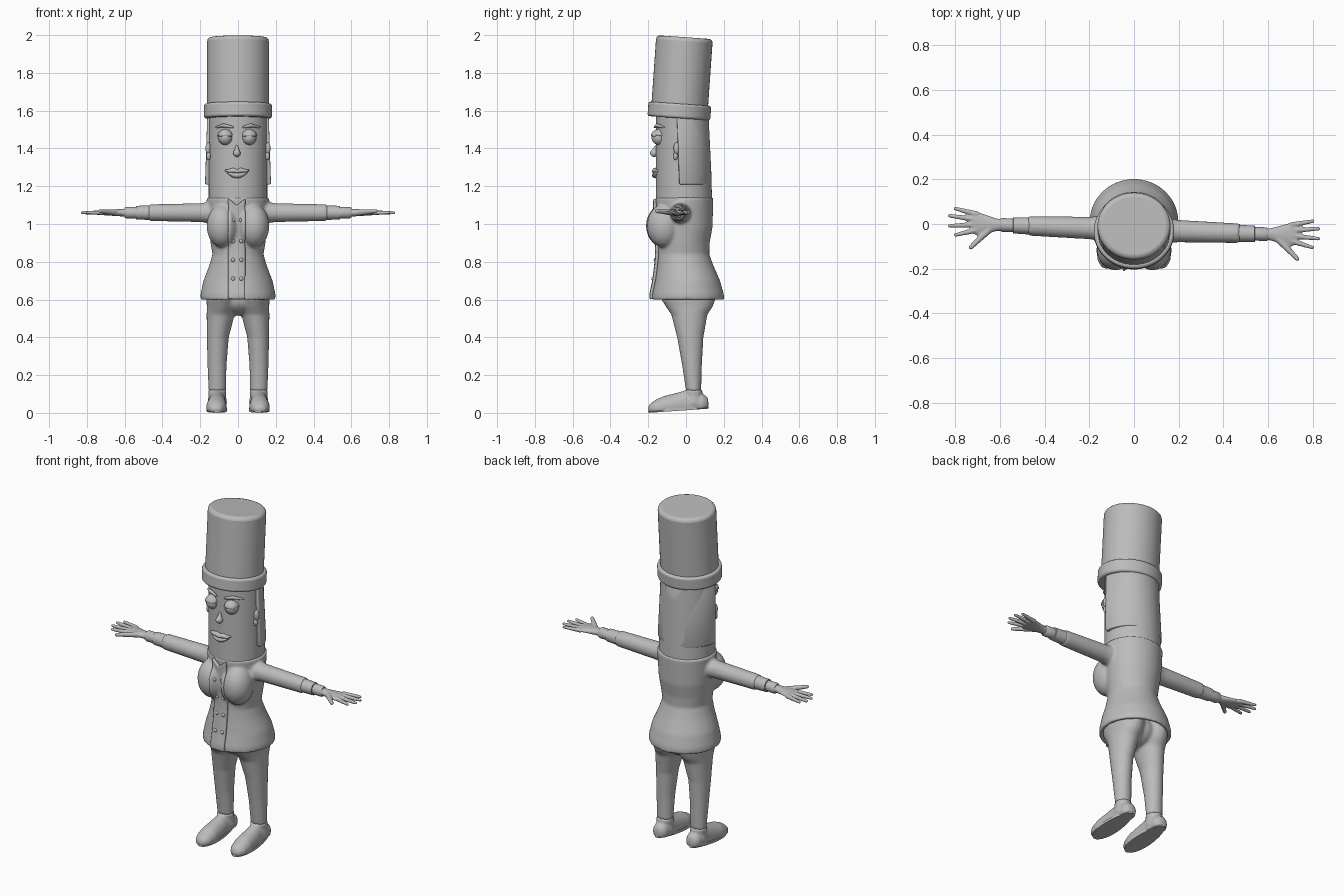
import bpy, bmesh
from math import sin, cos, pi, radians
from mathutils import Matrix, Vector

cube = bpy.data.objects.get("Cube")
if cube:
    bpy.data.objects.remove(cube)

GREY = (0.5, 0.5, 0.5, 1)
mat = bpy.data.materials.new("plain grey")
mat.use_nodes = True
mat.diffuse_color = GREY
mat.node_tree.nodes["Principled BSDF"].inputs["Base Color"].default_value = GREY


def ring(axis, c, a, b, n=40, floor=None):
    """Ellipse of points around an axis; an optional floor function flattens its underside."""
    pts = []
    for i in range(n):
        u, v = a * cos(2 * pi * i / n), b * sin(2 * pi * i / n)
        off = {"x": (0, u, v), "y": (u, 0, v), "z": (u, v, 0)}[axis]
        p = Vector(c) + Vector(off)
        if floor:
            p.z = max(p.z, floor(p.y))
        pts.append(p)
    return pts


def loft(bm, rings):
    """Skin a stack of rings and cap both ends."""
    loops = [[bm.verts.new(p) for p in r] for r in rings]
    for lo, hi in zip(loops, loops[1:]):
        for i in range(len(lo)):
            j = (i + 1) % len(lo)
            bm.faces.new((lo[i], lo[j], hi[j], hi[i]))
    bm.faces.new(loops[0][::-1])
    bm.faces.new(loops[-1])


def ball(bm, c, r, rot=Matrix()):
    m = Matrix.Translation(c) @ rot @ Matrix.Diagonal((*r, 1))
    bmesh.ops.create_uvsphere(bm, u_segments=24, v_segments=16, radius=1, matrix=m)


def limb(bm, a, b, ra, rb):
    """Rounded tapering tube from a to b."""
    a, b = Vector(a), Vector(b)
    d = b - a
    m = Matrix.Translation((a + b) / 2) @ d.to_track_quat("Z", "Y").to_matrix().to_4x4()
    bmesh.ops.create_cone(bm, cap_ends=True, segments=16, radius1=ra, radius2=rb,
                          depth=d.length, matrix=m)
    ball(bm, a, (ra,) * 3)
    ball(bm, b, (rb,) * 3)


def finish(name, bm, voxel=0, smooth=6, angle=40, bevel=0):
    bmesh.ops.recalc_face_normals(bm, faces=bm.faces)
    me = bpy.data.meshes.new(name)
    bm.to_mesh(me)
    bm.free()
    me.materials.append(mat)
    me.shade_smooth()
    me.set_sharp_from_angle(angle=radians(angle))
    ob = bpy.data.objects.new(name, me)
    bpy.context.collection.objects.link(ob)
    if voxel:
        r = ob.modifiers.new("blend", "REMESH")
        r.mode, r.voxel_size, r.use_smooth_shade = "VOXEL", voxel, True
        s = ob.modifiers.new("soften", "SMOOTH")
        s.factor, s.iterations = 0.5, smooth
    if bevel:
        b = ob.modifiers.new("round", "BEVEL")
        b.width, b.segments = bevel, 3
    return ob


def stack(rows):
    """Horizontal rings from (z, centre x, half width, front y, back y)."""
    return [ring("z", (cx, (f + k) / 2, z), rx, (k - f) / 2, 56) for z, cx, rx, f, k in rows]


def arm_pt(s, x, y=0, z=1.06):
    """Arms lie along a line slightly turned about the body."""
    return (s * x, -0.025 - 0.035 * s * x + y, z)


# Jacket: flared skirt with hollow hem, bust and sleeves blended together
bm = bmesh.new()
loft(bm, stack([(.65, 0, .165, -.15, .165), (.60, 0, .178, -.16, .18),
                (.60, 0, .199, -.182, .202), (.63, 0, .198, -.18, .2),
                (.70, 0, .183, -.165, .18), (.78, 0, .152, -.155, .145),
                (.84, 0, .135, -.15, .123), (.90, 0, .145, -.15, .125),
                (.98, 0, .155, -.155, .14), (1.14, 0, .166, -.163, .145)]))
for s in (1, -1):
    ball(bm, (s * .083, -.115, .99), (.083, .092, .115))
    limb(bm, arm_pt(s, .1), arm_pt(s, .2), .065, .05)
    loft(bm, [ring("x", arm_pt(s, x), r, r) for x, r in ((.08, .055), (.2, .05), (.472, .044))])
jacket = finish("jacket", bm, .008)

# Front placket wrapped onto the jacket
bm = bmesh.new()
cols, rows = 8, 50
grid = [[bm.verts.new((-.05 + .087 * i / cols, -.4,
                       .603 + j / rows * (.53 - .035 * (1 - abs(i - 4) / 4))))
         for i in range(cols + 1)] for j in range(rows + 1)]
for j in range(rows):
    for i in range(cols):
        bm.faces.new((grid[j][i], grid[j][i + 1], grid[j + 1][i + 1], grid[j + 1][i]))
placket = finish("placket", bm)
wrap = placket.modifiers.new("wrap", "SHRINKWRAP")
wrap.target, wrap.wrap_method, wrap.offset = jacket, "PROJECT", .006
wrap.use_project_y, wrap.use_project_z, wrap.use_positive_direction = True, False, True
thick = placket.modifiers.new("thickness", "SOLIDIFY")
thick.thickness, thick.offset = .016, 0

# Two columns of buttons sitting on the placket
bpy.context.view_layer.update()
body = jacket.evaluated_get(bpy.context.evaluated_depsgraph_get())
bm = bmesh.new()
for z in (.71, .81, .91, 1.02):
    for x in (-.026, .017):
        hit, p, _, _ = body.ray_cast((x, -.5, z), (0, 1, 0))
        ball(bm, (x, (p.y if hit else -.155) - .012, z), (.011, .008, .011))
finish("buttons", bm)

# Trousers: two legs merged at the hips
bm = bmesh.new()
ball(bm, (0, .01, .605), (.13, .12, .09))
for s in (1, -1):
    loft(bm, stack([(z, s * cx, rx, f, k) for z, cx, rx, f, k in (
        (.66, .08, .085, -.13, .15), (.60, .083, .084, -.13, .155), (.56, .085, .08, -.105, .14),
        (.52, .092, .074, -.077, .113), (.40, .107, .058, -.047, .092),
        (.25, .111, .05, -.02, .084), (.115, .11, .046, .0, .08))]))
finish("trousers", bm, .008, 5)

for s, side in ((1, "left"), (-1, "right")):
    # Shoe with ankle opening and a slanted flat sole
    def sole(y):
        return .003 + max(0, y + .2) * .07

    bm = bmesh.new()
    loft(bm, [ring("y", (s * cx, y, z), rx, h, 32, sole) for y, cx, rx, z, h in (
        (-.2, .115, .012, .02, .008), (-.192, .115, .03, .022, .025), (-.165, .115, .047, .025, .042),
        (-.12, .114, .054, .03, .058), (-.06, .112, .051, .035, .068), (-.01, .111, .047, .045, .072),
        (.05, .11, .047, .05, .062), (.09, .11, .044, .05, .05), (.112, .11, .03, .05, .035),
        (.118, .11, .012, .05, .015))])
    loft(bm, stack([(z, s * .11, r, .04 - r, .04 + r) for z, r in (
        (.05, .052), (.09, .046), (.115, .047), (.122, .044))]))
    finish(side + "_shoe", bm, .006, 3)
    bm = bmesh.new()
    loft(bm, [[Vector((s * .113 + (.054 - .01 * sin(t)) * cos(t), -.04 + .158 * sin(t),
                       sole(-.04 + .158 * sin(t)) + dz))
               for t in (2 * pi * i / 40 for i in range(40))] for dz in (-.003, .013)])
    finish(side + "_sole", bm)

    # Inner sleeve and wrist cuff
    bm = bmesh.new()
    loft(bm, [ring("x", arm_pt(s, x), r, r, 32) for x, r in (
        (.45, .039), (.54, .036), (.541, .03), (.59, .031), (.6, .026))])
    finish(side + "_cuff", bm)

    # Hand: flat palm, four fingers and a thumb
    bm = bmesh.new()
    loft(bm, [ring("x", arm_pt(s, x, y), w, h, 24) for x, y, w, h in (
        (.56, 0, .026, .024), (.61, 0, .027, .02), (.66, 0, .042, .017), (.705, .003, .054, .014),
        (.73, .008, .046, .01))])
    for x, y, tx, ty in ((.705, .045, .8, .066), (.72, .022, .825, .033),
                         (.72, -.004, .825, -.012), (.71, -.028, .798, -.052)):
        limb(bm, arm_pt(s, x, y), arm_pt(s, tx, ty), .013, .008)
    limb(bm, arm_pt(s, .64, -.015), arm_pt(s, .73, -.105, 1.068), .017, .01)
    finish(side + "_hand", bm, .004, 3)

    # Eye with heavy upper lid
    bm = bmesh.new()
    ball(bm, (s * .063 - .004, -.142, 1.458), (.038, .04, .04))
    finish(side + "_eye", bm)
    bm = bmesh.new()
    ball(bm, (s * .063 - .004, -.142, 1.46), (.042, .045, .043), Matrix.Rotation(radians(-8), 4, "X"))
    bmesh.ops.delete(bm, geom=[v for v in bm.verts if v.co.z < 1.462], context="VERTS")
    lid = finish(side + "_eyelid", bm)
    lid.modifiers.new("thickness", "SOLIDIFY").thickness = .005

    # Eyebrow and ear
    bm = bmesh.new()
    mid = (s * .072 - .004, -.152, 1.522)
    limb(bm, (s * .03, -.165, 1.513), mid, .006, .01)
    limb(bm, mid, (s * .115, -.118, 1.512), .01, .005)
    finish(side + "_eyebrow", bm)
    bm = bmesh.new()
    ball(bm, (s * .158, -.05, 1.4), (.014, .016, .032))
    ball(bm, (s * .156, -.055, 1.36), (.012, .012, .022))
    finish(side + "_ear", bm)

# Head
bm = bmesh.new()
loft(bm, stack([(1.1, 0, .155, -.16, .138), (1.25, 0, .155, -.16, .135), (1.6, 0, .155, -.158, .118)]))
finish("head", bm)

# Nose
bm = bmesh.new()
ball(bm, (-.006, -.168, 1.375), (.02, .023, .02))
limb(bm, (-.006, -.168, 1.38), (-.006, -.16, 1.412), .017, .007)
finish("nose", bm, .004, 4)

# Lips: a bowed upper lip and a fuller lower lip
for name, rows in (
    ("upper_lip", ((-1, 1.284, .004), (-.7, 1.28, .01), (-.3, 1.283, .015), (0, 1.278, .011),
                   (.3, 1.283, .015), (.7, 1.28, .01), (1, 1.284, .004))),
    ("lower_lip", ((-.85, 1.274, .003), (-.6, 1.266, .01), (-.3, 1.259, .014), (0, 1.257, .015),
                   (.3, 1.259, .014), (.6, 1.266, .01), (.85, 1.274, .003)))):
    bm = bmesh.new()
    loft(bm, [ring("x", (t * .064 - .005, -.162 + .012 * t * t, z), .018 - .006 * t * t, h, 20)
              for t, z, h in rows])
    finish(name, bm, angle=80)

# Hair: shell around the back of the head
bm = bmesh.new()
loops = []
for z, cy, rx, ry in ((1.21, -.035, .175, .17), (1.57, -.048, .163, .168)):
    loops.append([bm.verts.new((rx * cos(a), cy + ry * sin(a), z))
                  for a in (pi * i / 40 for i in range(41))])
for i in range(40):
    bm.faces.new((loops[0][i], loops[0][i + 1], loops[1][i + 1], loops[1][i]))
hair = finish("hair", bm)
shell = hair.modifiers.new("thickness", "SOLIDIFY")
shell.thickness, shell.offset = .028, -1
edge = hair.modifiers.new("round", "BEVEL")
edge.width, edge.segments = .006, 2

# Tall hat and its band, leaning back slightly
for name, r, z0, z1, bev in (("hat", .163, 1.57, 1.99, .02), ("hat_band", .18, 1.56, 1.637, .012)):
    bm = bmesh.new()
    loft(bm, [ring("z", (0, 0, z - 1.6), r, r * (.92 if name == "hat" else .925), 64) for z in (z0, z1)])
    ob = finish(name, bm, bevel=bev)
    ob.location = (0, -.035, 1.6)
    ob.rotation_euler.x = radians(-4)
